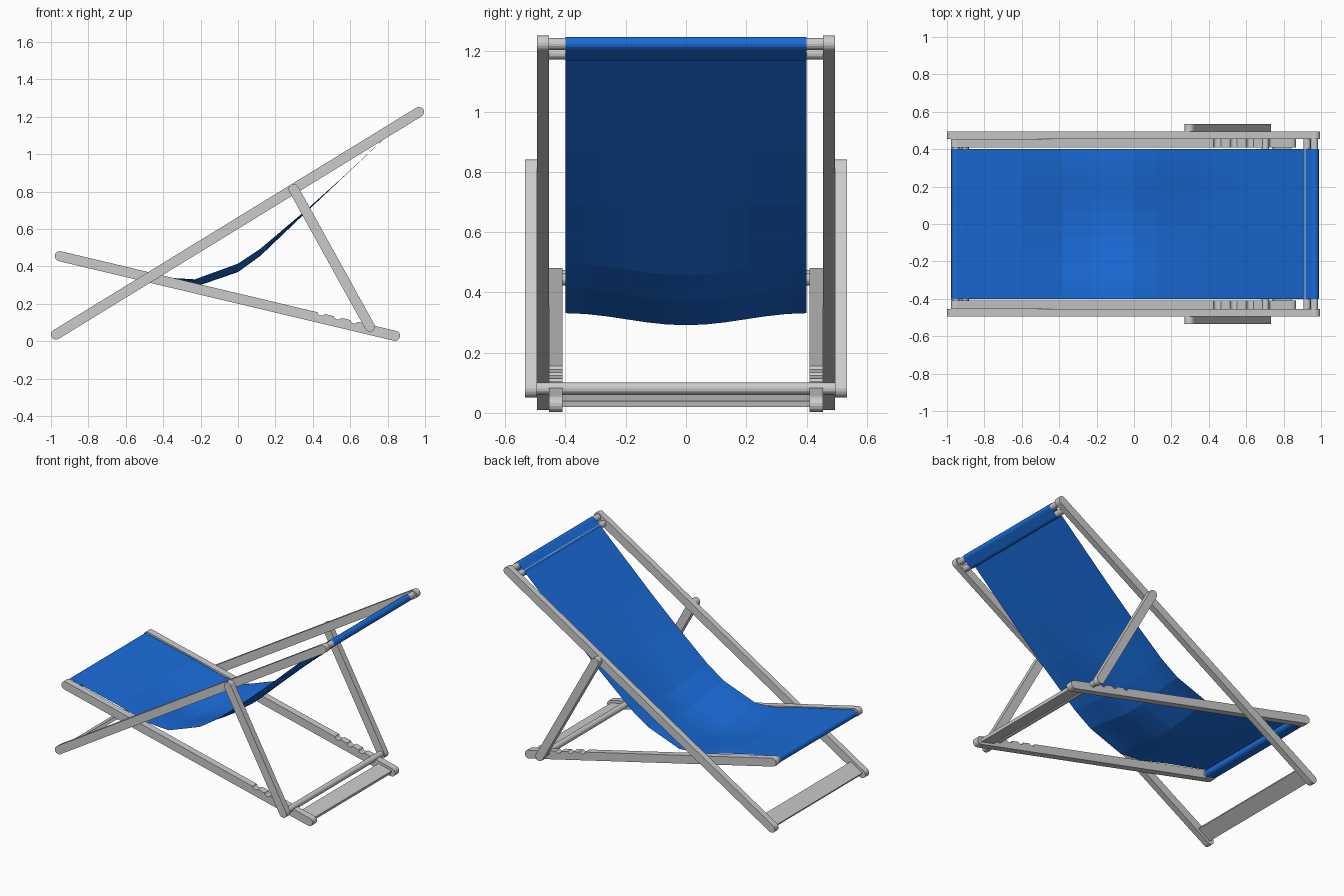
import bpy, bmesh
from math import cos, sin, pi, atan2, radians, hypot

if "Cube" in bpy.data.objects:
    bpy.data.objects.remove(bpy.data.objects["Cube"])

W = 0.027  # half width of every rail


def make(name, verts, faces, mirror=False):
    me = bpy.data.meshes.new(name)
    me.from_pydata(verts, [], faces)
    bm = bmesh.new()
    bm.from_mesh(me)
    bmesh.ops.recalc_face_normals(bm, faces=bm.faces)
    bm.to_mesh(me)
    bm.free()
    ob = bpy.data.objects.new(name, me)
    bpy.context.collection.objects.link(ob)
    if mirror:
        m = ob.modifiers.new("mirror", 'MIRROR')
        m.use_axis = (False, True, False)
    return ob


def prism(name, pts, y0, y1, mirror=False):
    """Extrude an xz outline from y0 to y1."""
    n = len(pts)
    verts = [(x, y, z) for y in (y0, y1) for x, z in pts]
    faces = [list(range(n)), list(range(2 * n - 1, n - 1, -1))]
    faces += [(i, (i + 1) % n, n + (i + 1) % n, n + i) for i in range(n)]
    return make(name, verts, faces, mirror)


def arc(c, r, a0, a1, n=8):
    return [(c[0] + r * cos(radians(a0 + (a1 - a0) * i / n)),
             c[1] + r * sin(radians(a0 + (a1 - a0) * i / n))) for i in range(n + 1)]


def rail(name, a, b, y0, y1, notches=()):
    """Round-ended bar from a to b, with optional shallow notches on its top."""
    length = hypot(b[0] - a[0], b[1] - a[1])
    t = atan2(b[1] - a[1], b[0] - a[0])
    loc = arc((length, 0), W, -90, 90)
    for u in sorted(notches, reverse=True):
        loc += arc((u, W + 0.008), 0.022, -22, -158, 6)
    loc += arc((0, 0), W, 90, 270)
    pts = [(a[0] + u * cos(t) - v * sin(t), a[1] + u * sin(t) + v * cos(t)) for u, v in loc]
    return prism(name, pts, y0, y1, True)


def rod(name, c, half, r=0.02):
    return prism(name, arc(c, r, 0, 337.5, 15), -half, half)


def board(name, a, b, s0, s1, half, thick=0.02):
    """Flat cross board lying along the line a-b, between distances s0 and s1 from a."""
    d = hypot(b[0] - a[0], b[1] - a[1])
    ux, uz = (b[0] - a[0]) / d, (b[1] - a[1]) / d
    h = thick / 2
    pts = [(a[0] + ux * s - uz * v, a[1] + uz * s + ux * v)
           for s, v in ((s0, -h), (s1, -h), (s1, h), (s0, h))]
    return prism(name, pts, -half, half)


# side rails and props
back_lo, back_hi = (-0.973, 0.036), (0.968, 1.226)
seat_hi, seat_lo = (-0.953, 0.455), (0.840, 0.029)
rail("back_rail", back_lo, back_hi, 0.455, 0.495)
rail("seat_rail", seat_hi, seat_lo, 0.41, 0.455, (1.43, 1.52, 1.61, 1.70))
rail("prop_leg", (0.297, 0.815), (0.705, 0.078), 0.495, 0.535)

# crossbars
top1, top2 = (0.965, 1.225), (0.925, 1.193)
low1, low2 = (-0.953, 0.454), (-0.905, 0.443)
rod("top_rod", top1, 0.456)
rod("top_clamp_rod", top2, 0.456)
rod("seat_rod", low1, 0.412)
rod("seat_clamp_rod", low2, 0.412)
rod("prop_rod", (0.703, 0.081), 0.496)
board("front_foot_board", back_lo, back_hi, 0.0, 0.10, 0.456)
board("rear_foot_board", seat_lo, seat_hi, 0.0, 0.10, 0.412)

# fabric: sleeve around the seat rods, sagging sling, sleeve around the top rods
R = 0.023
path = [(x, z, 0) for x, z in arc(low2, R, 437, 257) + arc(low1, R, 257, 77)]
path += [(-0.60, 0.398, 0.006), (-0.38, 0.340, 0.030), (-0.23, 0.331, 0.040),
         (0.0, 0.415, 0.045), (0.12, 0.495, 0.038), (0.36, 0.698, 0.012),
         (0.55, 0.868, 0.003)]
path += [(x, z, 0) for x, z in arc(top1, R, 130, -52) + arc(top2, R, -52, -232)]
COLS = 12
verts, faces = [], []
for x, z, sag in path:
    for j in range(COLS + 1):
        y = -0.4 + 0.8 * j / COLS
        verts.append((x, y, z - sag * cos(pi * y / 0.8) ** 2))
for i in range(len(path) - 1):
    for j in range(COLS):
        k = i * (COLS + 1) + j
        faces.append((k, k + 1, k + COLS + 2, k + COLS + 1))
fabric = make("fabric_sling", verts, faces)
mat = bpy.data.materials.new("blue_fabric")
mat.diffuse_color = (0.01, 0.15, 0.70, 1)
mat.use_nodes = True
mat.node_tree.nodes["Principled BSDF"].inputs["Base Color"].default_value = mat.diffuse_color
fabric.data.materials.append(mat)
